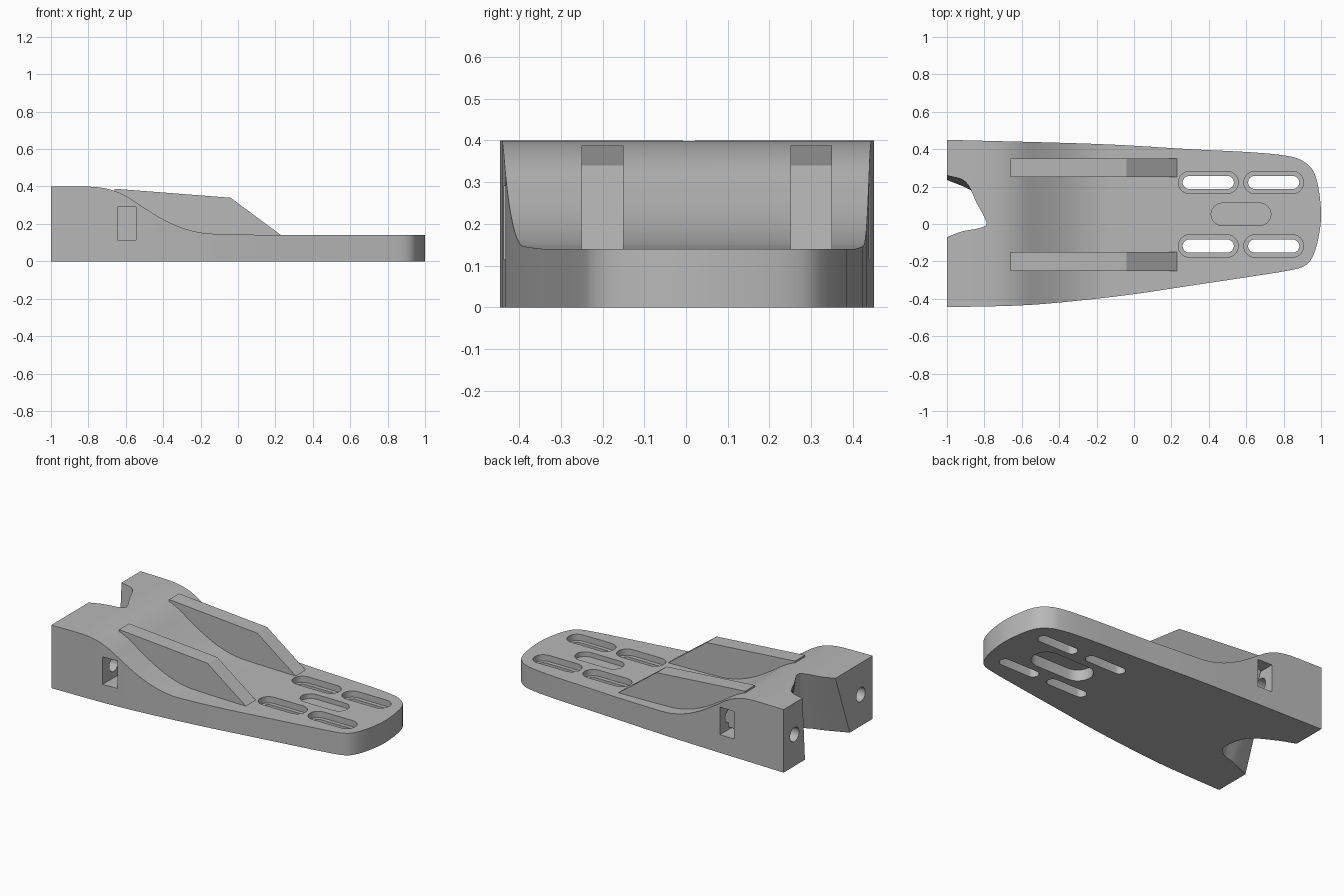
import bpy, bmesh, math
from mathutils import Vector

if "Cube" in bpy.data.objects:
    bpy.data.objects.remove(bpy.data.objects["Cube"], do_unlink=True)

grey = bpy.data.materials.new("plain_grey")
grey.use_nodes = True
COLOR = (0.48, 0.48, 0.48, 1)
grey.diffuse_color = COLOR
grey.node_tree.nodes["Principled BSDF"].inputs["Base Color"].default_value = COLOR


def curve_through(pts, steps=6):
    """Sample a smooth open curve through 2D points."""
    p = [Vector(q) for q in pts]
    p = [2 * p[0] - p[1]] + p + [2 * p[-1] - p[-2]]
    out = []
    for a, b, c, d in zip(p, p[1:], p[2:], p[3:]):
        for i in range(steps):
            t = i / steps
            out.append(0.5 * (2 * b + (c - a) * t + (2 * a - 5 * b + 4 * c - d) * t ** 2
                              + (3 * b - a - 3 * c + d) * t ** 3))
    return out + [p[-2]]


def loft(name, lower, upper):
    """Closed solid between two matching loops of 3D points."""
    bm = bmesh.new()
    a = [bm.verts.new(v) for v in lower]
    b = [bm.verts.new(v) for v in upper]
    bm.faces.new(a[::-1])
    bm.faces.new(b)
    n = len(a)
    for i in range(n):
        j = (i + 1) % n
        bm.faces.new((a[i], a[j], b[j], b[i]))
    bmesh.ops.recalc_face_normals(bm, faces=bm.faces)
    mesh = bpy.data.meshes.new(name)
    bm.to_mesh(mesh)
    bm.free()
    mesh.materials.append(grey)
    ob = bpy.data.objects.new(name, mesh)
    bpy.context.collection.objects.link(ob)
    return ob


def prism_z(name, pts, z0, z1):
    return loft(name, [(x, y, z0) for x, y in pts], [(x, y, z1) for x, y in pts])


def prism_y(name, pts, y0, y1):
    return loft(name, [(x, y0, z) for x, z in pts], [(x, y1, z) for x, z in pts])


def stadium(cx, cy, half, r, n=12):
    """Rounded slot outline along x."""
    pts = []
    for side in (1, -1):
        for i in range(n + 1):
            a = side * math.pi / 2 * (1 if side < 0 else -1) + math.pi * i / n
            if side < 0:
                a = math.pi / 2 + math.pi * i / n
            pts.append((cx + side * half + r * math.cos(a), cy + r * math.sin(a)))
    return pts


def combine(target, tool, operation):
    """Apply a boolean and drop the tool."""
    mod = target.modifiers.new("shape", "BOOLEAN")
    mod.operation = operation
    mod.solver = "EXACT"
    mod.object = tool
    bpy.context.view_layer.objects.active = target
    bpy.ops.object.modifier_apply(modifier=mod.name)
    bpy.data.objects.remove(tool, do_unlink=True)


# Plate: plan outline trimmed by the swooping side profile
outline = curve_through([
    (-1, -.445), (-.6, -.435), (-.3, -.41), (0, -.375), (.3, -.33), (.6, -.285),
    (.82, -.25), (.91, -.225), (.955, -.175), (.985, -.08), (1, .04), (.99, .17),
    (.965, .27), (.92, .325), (.84, .36), (.65, .382), (.3, .4), (-.2, .428), (-1, .45)])
body = prism_z("base_plate", outline, 0, 0.6)
swoop = curve_through([
    (-.85, .4), (-.76, .397), (-.68, .383), (-.6, .35), (-.5, .285), (-.4, .225),
    (-.3, .18), (-.2, .154), (-.1, .146), (.2, .14)], 5)
profile = [(-1.2, -.1), (-1.2, .4)] + [tuple(p) for p in swoop] + [(1.2, .14), (1.2, -.1)]
combine(body, prism_y("profile_tool", profile, -1, 1), "INTERSECT")

# Leaning notch in the tall end
top_notch = curve_through([(-1, .26), (-.9, .225), (-.84, .11), (-.79, .01),
                           (-.82, -.02), (-.92, -.04), (-1, -.07)])
low_notch = curve_through([(-1, .235), (-.88, .185), (-.75, .1), (-.71, -.05),
                           (-.76, -.12), (-.87, -.16), (-1, -.215)])


def notch_loop(t):
    """Notch outline at height t (fraction of the tall end)."""
    pts = [a.lerp(b, t) for a, b in zip(low_notch, top_notch)]
    ends = [(-1.2, pts[-1].y), (-1.2, pts[0].y)]
    return [(x, y, 0.4 * t) for x, y in [tuple(p) for p in pts] + ends]


combine(body, loft("notch_tool", notch_loop(-0.05), notch_loop(1.05)), "DIFFERENCE")

# Four recessed through slots
for cx in (.397, .747):
    for cy in (.222, -.118):
        combine(body, prism_z("recess_tool", stadium(cx, cy, .1, .06), .1, .5), "DIFFERENCE")
        combine(body, prism_z("slot_tool", stadium(cx, cy, .102, .035), -.1, .5), "DIFFERENCE")

# Middle slot: shallow pocket above, wider pocket below
combine(body, prism_z("pocket_tool", stadium(.572, .052, .1, .06), .11, .5), "DIFFERENCE")
combine(body, prism_z("under_tool", stadium(.572, .052, .115, .088), -.1, .07), "DIFFERENCE")

# Bolt holes in the tall end, meeting square side windows
for side, cy in ((1, .34), (-1, -.325)):
    ring = [(cy + .045 * math.cos(a * math.tau / 24), .2 + .045 * math.sin(a * math.tau / 24))
            for a in range(24)]
    bolt = loft("bolt_tool", [(-1.1, y, z) for y, z in ring], [(-.5, y, z) for y, z in ring])
    combine(body, bolt, "DIFFERENCE")
    window = [(-.645, .115), (-.545, .115), (-.545, .29), (-.645, .29)]
    combine(body, prism_y("window_tool", window, side * .26, side * .6), "DIFFERENCE")

# Two raised ribs
rib = [(-.66, .375), (-.66, .388), (-.04, .34), (.23, .14), (.22, .13), (-.2, .13)]
ribs = [prism_y("left_rib", rib, .25, .35), prism_y("right_rib", rib, -.25, -.15)]
for r in ribs:
    # keep the underside buried in the plate
    for v in r.data.vertices:
        if v.co.z < .135 and v.co.x < .1:
            v.co.x = -.6
    r.data.update()

for ob in [body] + ribs:
    bpy.ops.object.select_all(action="DESELECT")
    ob.select_set(True)
    bpy.context.view_layer.objects.active = ob
    bpy.ops.object.shade_smooth_by_angle(angle=math.radians(30))
